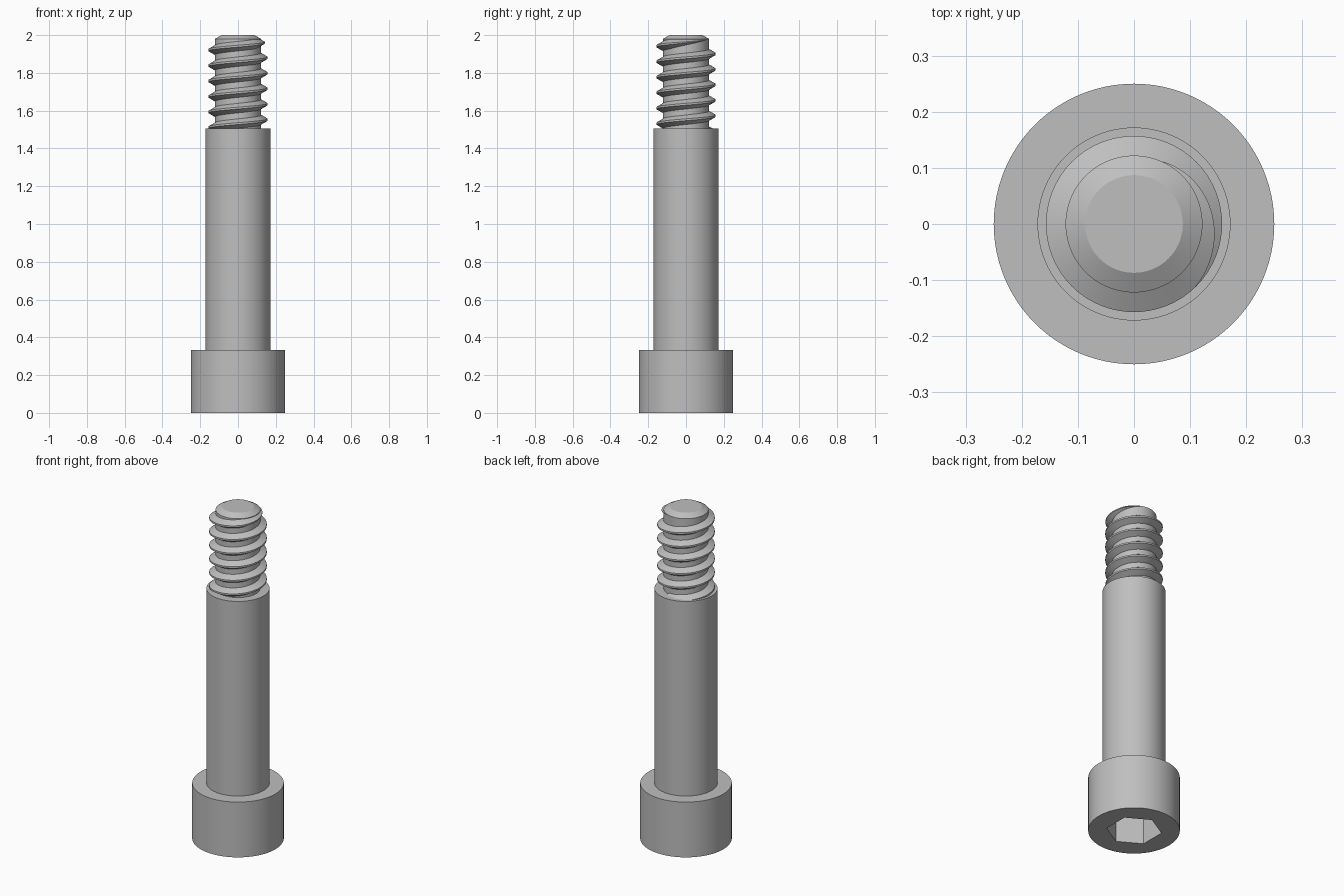
import bpy, bmesh, math

if "Cube" in bpy.data.objects:
    bpy.data.objects.remove(bpy.data.objects["Cube"])

# One steel grey material for every part
steel = bpy.data.materials.new("steel_grey")
steel.use_nodes = True
GREY = (0.52, 0.52, 0.52, 1)
steel.diffuse_color = GREY
steel.node_tree.nodes["Principled BSDF"].inputs["Base Color"].default_value = GREY

HEAD_R, SHANK_R, CORE_R, CREST_R, TIP_R = 0.25, 0.172, 0.122, 0.157, 0.087
HEAD_TOP, SHANK_TOP, TOP = 0.333, 1.505, 2.0
SEGMENTS = 96


def ring(bm, radius, z, count, turn=0.0):
    """Add a loop of vertices around the axis."""
    angles = [turn + math.tau * i / count for i in range(count)]
    return [bm.verts.new((radius * math.cos(a), radius * math.sin(a), z)) for a in angles]


def skin(bm, rings):
    """Join successive loops with quads."""
    for a, b in zip(rings, rings[1:]):
        n = len(a)
        for i in range(n):
            j = (i + 1) % n
            bm.faces.new((a[i], a[j], b[j], b[i]))


def finish(bm, name):
    """Turn the bmesh into a shaded object."""
    bmesh.ops.recalc_face_normals(bm, faces=bm.faces)
    mesh = bpy.data.meshes.new(name)
    bm.to_mesh(mesh)
    bm.free()
    mesh.materials.append(steel)
    obj = bpy.data.objects.new(name, mesh)
    bpy.context.collection.objects.link(obj)
    bpy.ops.object.select_all(action="DESELECT")
    obj.select_set(True)
    bpy.context.view_layer.objects.active = obj
    bpy.ops.object.shade_smooth_by_angle(angle=math.radians(25))
    return obj


def lathe(name, profile, cap=False):
    """Spin a list of (radius, height) points around the axis."""
    bm = bmesh.new()
    rings = [ring(bm, r, z, SEGMENTS) for r, z in profile]
    skin(bm, rings)
    if cap:
        bm.faces.new(rings[-1])
    return finish(bm, name)


# Cylindrical head with a hexagonal socket in its underside
bm = bmesh.new()
outer = [ring(bm, r, z, SEGMENTS)
         for r, z in ((HEAD_R, 0), (HEAD_R, HEAD_TOP), (SHANK_R, HEAD_TOP))]
skin(bm, outer)
socket = [ring(bm, 0.152, z, 6, math.pi / 6) for z in (0, 0.19)]
skin(bm, socket)
bm.faces.new(socket[-1])
rim = [bm.edges.get((loop[i - 1], loop[i]))
       for loop in (outer[0], socket[0]) for i in range(len(loop))]
bmesh.ops.triangle_fill(bm, edges=rim, use_beauty=True, normal=(0, 0, -1))
finish(bm, "head")

# Plain shank with a flat shoulder, then the chamfered threaded end
lathe("shank", [(SHANK_R, HEAD_TOP), (SHANK_R, SHANK_TOP), (CORE_R, SHANK_TOP)])
lathe("thread_core", [(CORE_R, SHANK_TOP), (CORE_R, TOP - 0.02), (TIP_R, TOP)], cap=True)

# Right-handed helical ridge that fades into the core near the tip
PITCH, STEPS = 0.082, 72
Z_AT_ZERO = 1.88
bm = bmesh.new()
sections = []
first = -int(4.8 * STEPS)
last = int(1.19 * STEPS)
fade_start = 0.87 * STEPS
for i in range(first, last + 1):
    angle = math.tau * i / STEPS
    z = Z_AT_ZERO + PITCH * i / STEPS
    size = 1 - max(0, (i - fade_start) / (last - fade_start)) * 0.98
    crest = CORE_R + (CREST_R - CORE_R) * size
    base, flat = 0.027 * size, 0.005 * size
    shape = ((CORE_R - 0.003, -base), (crest, -flat), (crest, flat), (CORE_R - 0.003, base))
    sections.append([bm.verts.new((r * math.cos(angle), r * math.sin(angle), z + dz))
                     for r, dz in shape])
skin(bm, sections)
bm.faces.new(sections[0])
bm.faces.new(sections[-1])
finish(bm, "thread_ridge")
